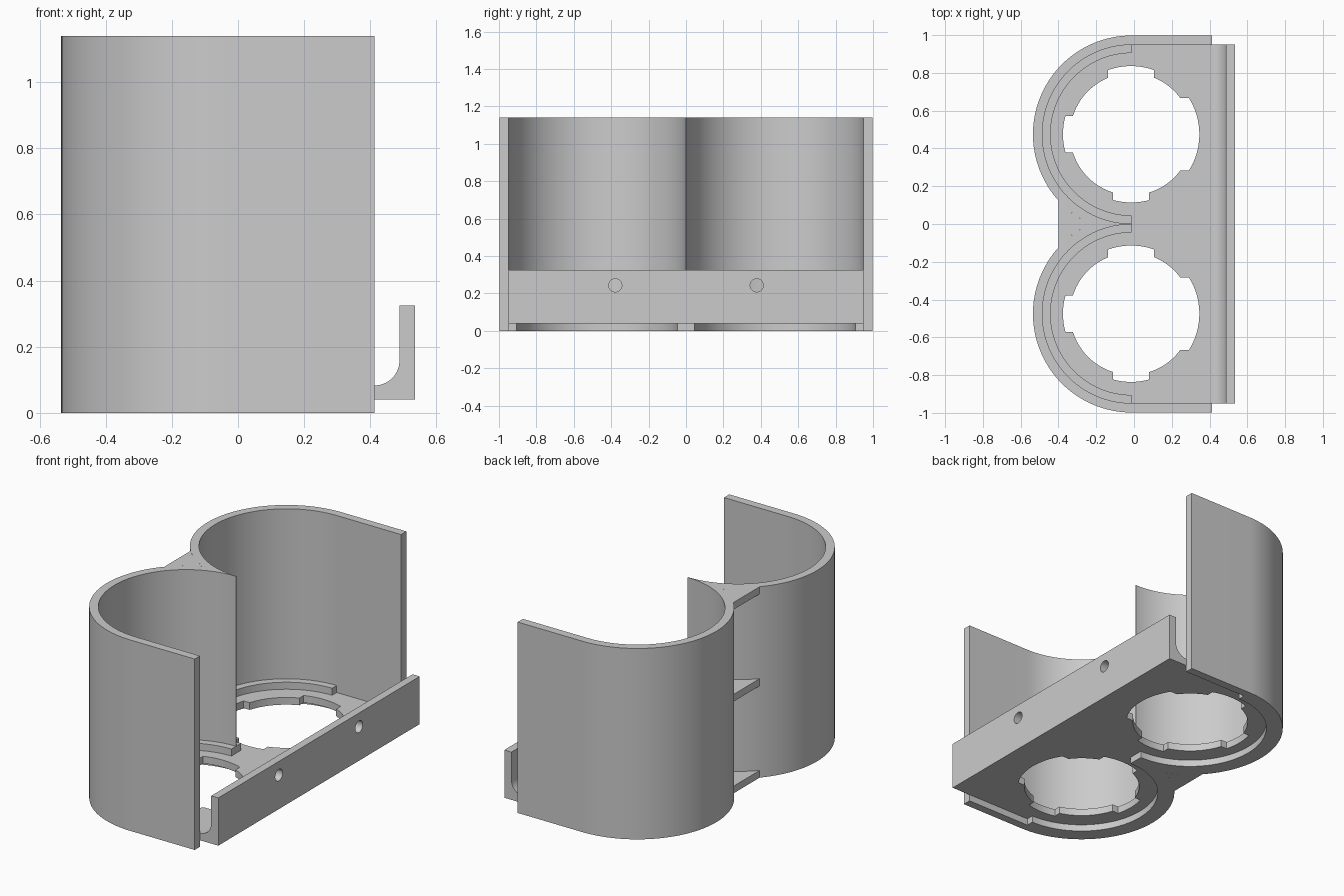
import bpy, bmesh
from math import sin, cos, asin, acos, pi, radians

if "Cube" in bpy.data.objects:
    bpy.data.objects.remove(bpy.data.objects["Cube"])

grey = bpy.data.materials.new("plain grey")
grey.use_nodes = True
grey.diffuse_color = (0.6, 0.6, 0.6, 1)
grey.node_tree.nodes["Principled BSDF"].inputs["Base Color"].default_value = (0.6, 0.6, 0.6, 1)

CX, CY = -0.012, 0.475            # bay centre (mirrored in y)
OUT, INN, LIP = 0.523, 0.4735, 0.43   # wall and lip radii
HEIGHT, EDGE = 1.14, 0.413
FLOOR, TOP = 0.04, 0.083          # underside and top of the floor


def arc(cx, cy, r, a0, a1, n=56):
    return [(cx + r * cos(a0 + (a1 - a0) * i / n), cy + r * sin(a0 + (a1 - a0) * i / n))
            for i in range(n + 1)]


def flip(points):
    """Mirror a path in y, reversed so that it continues the first one."""
    return [(x, -y) for x, y in reversed(points)]


def slab(name, outlines, z0, z1):
    """Extrude closed outlines (the first is the rim, the rest are holes)."""
    curve = bpy.data.curves.new(name, 'CURVE')
    curve.dimensions, curve.fill_mode = '2D', 'BOTH'
    curve.extrude = (z1 - z0) / 2
    for pts in outlines:
        spline = curve.splines.new('POLY')
        spline.points.add(len(pts) - 1)
        for p, (x, y) in zip(spline.points, pts):
            p.co = (x, y, 0, 1)
        spline.use_cyclic_u = True
    ob = bpy.data.objects.new(name, curve)
    bpy.context.collection.objects.link(ob)
    ob.location.z = (z0 + z1) / 2
    bpy.ops.object.select_all(action='DESELECT')
    ob.select_set(True)
    bpy.context.view_layer.objects.active = ob
    bpy.ops.object.convert(target='MESH')
    ob = bpy.context.object
    ob.name = name
    bm = bmesh.new()
    bm.from_mesh(ob.data)
    bmesh.ops.remove_doubles(bm, verts=bm.verts, dist=0.0001)
    bmesh.ops.recalc_face_normals(bm, faces=bm.faces)
    bm.to_mesh(ob.data)
    bm.free()
    ob.data.materials.clear()
    ob.data.materials.append(grey)
    bpy.ops.object.shade_smooth_by_angle(angle=radians(25))
    return ob


# Double bay wall, open towards +x
outer = [(EDGE, CY + OUT)] + arc(CX, CY, OUT, pi / 2, pi + asin(CY / OUT))
inner = [(EDGE, CY + INN)] + arc(CX, CY, INN, pi / 2, 1.5 * pi)
slab("bay_wall", [outer + flip(outer)[1:] + list(reversed(flip(inner))) + list(reversed(inner))],
     0, HEIGHT)


# Floor with a notched opening in each bay
def notched_hole(cy, r=0.323, big=0.361):
    pts = []
    halves = [0.193, 0.122, 0.097, 0.095]
    for k, h in enumerate(halves):
        mid = k * pi / 2
        nxt = halves[(k + 1) % 4]
        pts += arc(CX - 0.003, cy, big, mid - asin(h / big), mid + asin(h / big), 16)
        pts += arc(CX - 0.003, cy, r, mid + asin(h / r), mid + pi / 2 - asin(nxt / r), 12)
    return pts


rim_r = 0.476
rim = [(EDGE, CY + rim_r)] + arc(CX, CY, rim_r, pi / 2, pi + asin(CY / rim_r))
slab("floor", [rim + flip(rim)[1:], notched_hole(CY), notched_hole(-CY)], FLOOR, TOP)

# Half-ring lips above and below the floor
for side, s in (("left", 1), ("right", -1)):
    ring = arc(CX, s * CY, LIP, pi / 2, 1.5 * pi) + arc(CX, s * CY, INN + 0.001, 1.5 * pi, pi / 2)
    slab(f"upper_lip_{side}", [ring], TOP, 0.125)
    slab(f"lower_lip_{side}", [ring], 0, FLOOR)

# Webs joining the two bays at the closed side
web = arc(CX, CY, OUT, pi + acos((0.4 + CX) / OUT), pi + asin(CY / OUT), 16)
for name, z in (("lower", 0), ("middle", 0.548), ("upper", HEIGHT - 0.043)):
    slab(f"{name}_web", [web + flip(web)[1:]], z, z + 0.043)

# Mounting bracket: filleted angle profile run along y
profile = [(EDGE, FLOOR), (0.535, FLOOR), (0.535, 0.325), (0.488, 0.325)]
profile += arc(EDGE, TOP + 0.075, 0.075, 0, -pi / 2, 16)
bracket = slab("mounting_bracket", [profile], -0.95, 0.95)
bracket.rotation_euler.x = pi / 2

# Screw holes through the bracket
for y in (-0.378, 0.378):
    bpy.ops.mesh.primitive_cylinder_add(vertices=32, radius=0.035, depth=0.2,
                                        location=(0.51, y, 0.243), rotation=(0, pi / 2, 0))
    cutter = bpy.context.object
    cutter.hide_render = True
    cutter.data.materials.append(grey)
    cut = bracket.modifiers.new("screw_hole", 'BOOLEAN')
    cut.operation, cut.solver, cut.object = 'DIFFERENCE', 'EXACT', cutter
    bpy.context.view_layer.objects.active = bracket
    bpy.ops.object.modifier_move_to_index(modifier=cut.name, index=0)
    bpy.ops.object.modifier_apply(modifier=cut.name)
    bpy.data.objects.remove(cutter)
